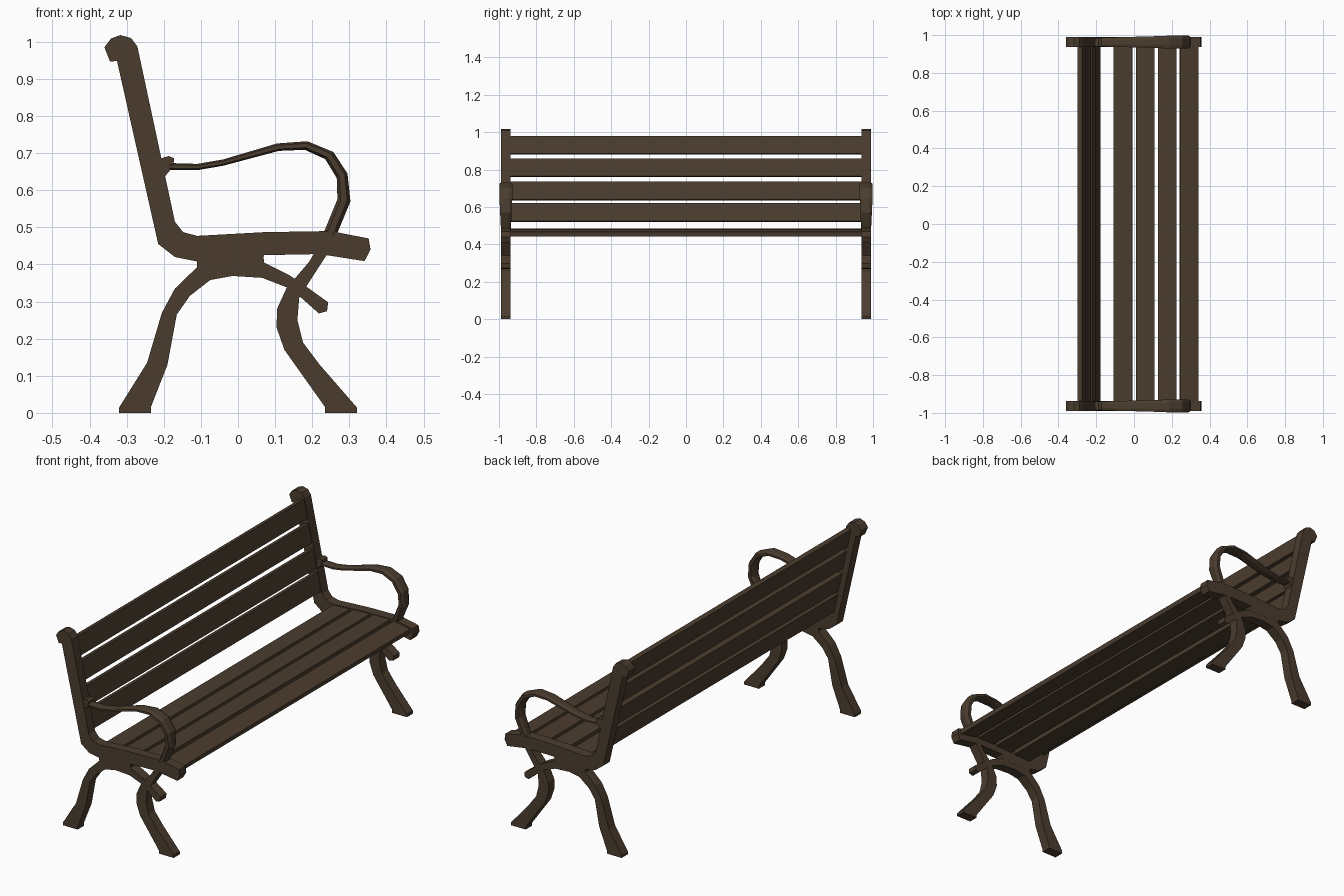
import bpy, bmesh, math
from mathutils import Vector

if "Cube" in bpy.data.objects:
    bpy.data.objects.remove(bpy.data.objects["Cube"])

brown = bpy.data.materials.new("dark brown")
brown.diffuse_color = (0.07, 0.046, 0.028, 1)
brown.use_nodes = True
brown.node_tree.nodes["Principled BSDF"].inputs["Base Color"].default_value = brown.diffuse_color
YC = 0.963  # centre plane of each end frame


def finish(name, bm, mirror=False):
    bmesh.ops.recalc_face_normals(bm, faces=bm.faces)
    me = bpy.data.meshes.new(name)
    bm.to_mesh(me)
    bm.free()
    me.materials.append(brown)
    ob = bpy.data.objects.new(name, me)
    bpy.context.collection.objects.link(ob)
    if mirror:
        m = ob.modifiers.new("mirror", 'MIRROR')
        m.use_axis = (False, True, False)
    return ob


def plate(name, pts, half=0.026):
    """Extrude an x/z outline across the frame thickness, on both ends."""
    bm = bmesh.new()
    f = bm.faces.new([bm.verts.new((x, YC - half, z)) for x, z in pts])
    r = bmesh.ops.extrude_face_region(bm, geom=[f])
    vs = [v for v in r['geom'] if isinstance(v, bmesh.types.BMVert)]
    bmesh.ops.translate(bm, verts=vs, vec=(0, 2 * half, 0))
    return finish(name, bm, True)


def slat(name, x, z, width, thick, angle):
    """Board along y; angle tilts its width direction from +x."""
    u = Vector((math.cos(angle), 0, math.sin(angle))) * width / 2
    n = Vector((-math.sin(angle), 0, math.cos(angle))) * thick / 2
    bm = bmesh.new()
    rings = []
    for y in (-0.945, 0.945):
        c = Vector((x, y, z))
        rings.append([bm.verts.new(c + a * u + b * n)
                      for a, b in ((-1, -1), (1, -1), (1, 1), (-1, 1))])
    for i in range(4):
        j = (i + 1) % 4
        bm.faces.new((rings[0][i], rings[0][j], rings[1][j], rings[1][i]))
    for r in rings:
        bm.faces.new(r)
    finish(name, bm)


# Back post with scroll top, running into the seat rail
plate("back_and_seat_rail", [
    (-.345, .947), (-.36, .985), (-.342, 1.009), (-.317, 1.018), (-.288, 1.01),
    (-.271, .987), (-.17, .515), (-.148, .487), (-.11, .477), (.07, .487),
    (.25, .49), (.352, .47), (.357, .44), (.341, .409), (.22, .428),
    (.07, .425), (.065, .395), (-.11, .395), (-.11, .408), (-.17, .42),
    (-.215, .455), (-.326, .948)])

# Rear leg, arching under the seat to a small curl at the front
plate("rear_leg", [
    (-.32, 0), (-.32, .015), (-.245, .135), (-.205, .27), (-.17, .335),
    (-.11, .393), (-.11, .415), (.07, .415), (.07, .405), (.14, .37),
    (.19, .336), (.243, .298), (.24, .274), (.218, .268), (.165, .315),
    (.14, .335), (.065, .364), (-.015, .369), (-.075, .358), (-.13, .315),
    (-.165, .265), (-.19, .13), (-.235, .015), (-.235, 0)], 0.0255)

# Front leg, rising to meet the armrest
plate("front_leg", [
    (.235, 0), (.235, .015), (.125, .17), (.104, .23), (.105, .28),
    (.13, .335), (.19, .405), (.218, .45), (.236, .49), (.268, .49),
    (.245, .435), (.19, .35), (.165, .31), (.16, .25), (.175, .19),
    (.22, .13), (.32, .015), (.32, 0)], 0.025)

# Armrest: flattened eight-sided bar; (upper x, z, lower x, z, half width)
stations = [
    (-.21, .674, -.21, .655, .023), (-.11, .671, -.11, .654, .025),
    (-.04, .683, -.04, .666, .027), (.105, .726, .11, .706, .031),
    (.187, .732, .18, .709, .034), (.257, .703, .235, .684, .035),
    (.295, .645, .266, .633, .034), (.303, .57, .268, .576, .031),
    (.27, .49, .234, .493, .027), (.243, .432, .21, .445, .024)]
bm = bmesh.new()
prev = first = None
for ux, uz, lx, lz, w in stations:
    c = Vector(((ux + lx) / 2, YC, (uz + lz) / 2))
    t = Vector(((ux - lx) / 2, 0, (uz - lz) / 2))
    ring = [bm.verts.new(c + a * t + Vector((0, b * w, 0))) for a, b in
            ((1, .5), (.5, 1), (-.5, 1), (-1, .5), (-1, -.5), (-.5, -1), (.5, -1), (1, -.5))]
    if prev:
        for i in range(8):
            j = (i + 1) % 8
            bm.faces.new((prev[i], prev[j], ring[j], ring[i]))
    else:
        first = ring
    prev = ring
bm.faces.new(first)
bm.faces.new(prev)
finish("armrest", bm, True)

# Small curl where the armrest meets the post
plate("armrest_curl", [
    (-.22, .66), (-.207, .686), (-.187, .692), (-.172, .686), (-.174, .668),
    (-.182, .655), (-.196, .638), (-.21, .64)], 0.023)

# Back slats follow the lean of the post
lean = math.atan2(.472, -.101)
for i, z in enumerate((.57, .685, .81, .93)):
    slat(f"back_slat_{i + 1}", -.199 - (z - .57) * .214, z, .098, .024, lean)

# Seat slats follow the gentle curve of the rail
for i, (x, z, a) in enumerate(((-.058, .463, .05), (.06, .47, .04),
                               (.175, .473, .01), (.29, .463, -.17))):
    slat(f"seat_slat_{i + 1}", x, z, .098, .024, a)
